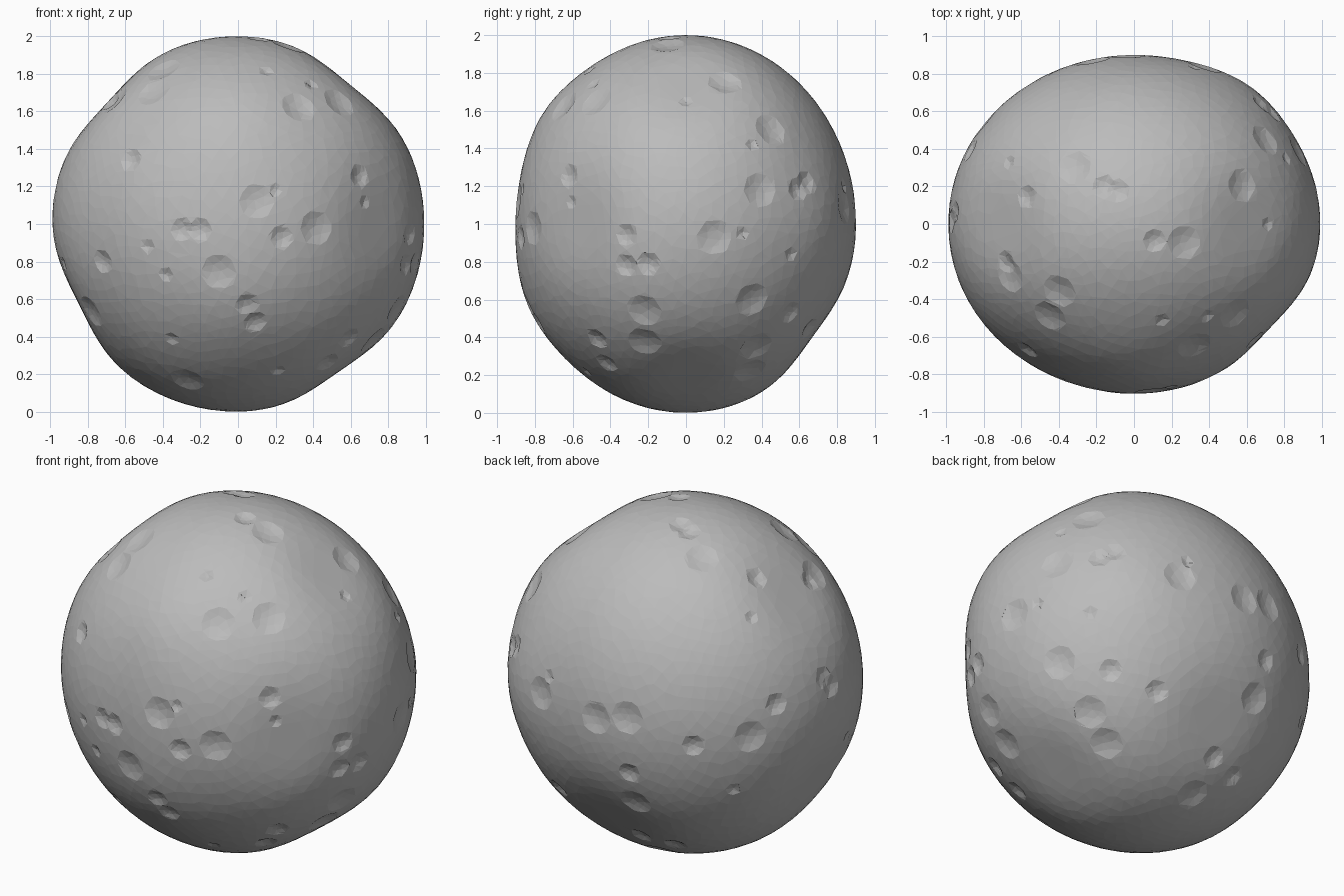
import bpy, bmesh
from math import sin, cos, radians, exp, sqrt
from mathutils import Matrix, Vector, kdtree

if "Cube" in bpy.data.objects:
    bpy.data.objects.remove(bpy.data.objects["Cube"])

CENTRE = Vector((0, 0, 1))
STRETCH = Matrix.Diagonal((0.992, 0.9, 1))
UNSTRETCH = STRETCH.inverted()
PIT, BOWL, BASIN = 0.035, 0.06, 0.09

# Broad flats and bulges: direction and rise
FLATS = [(-.7, 0, .65), (-.86, 0, -.43), (.6, 0, .74), (.55, 0, -.8),
         (0, .75, -.6), (.7, -.6, 0)]
BULGES = [(0, -.8, .55), (0, -.87, -.4), (.6, .8, 0)]
swells = [(Vector(d).normalized(), -0.045) for d in FLATS]
swells += [(Vector(d).normalized(), 0.025) for d in BULGES]


def swell(direction):
    return sum(rise * exp(-(direction - d).length_squared / 0.09)
               for d, rise in swells)


# Rock body
bm = bmesh.new()
bmesh.ops.create_icosphere(bm, subdivisions=7, radius=1)
bm.verts.ensure_lookup_table()
tree = kdtree.KDTree(len(bm.verts))
normals = []
for index, vert in enumerate(bm.verts):
    normal = vert.co.normalized()
    normals.append(normal)
    skin = STRETCH @ normal
    tree.insert(skin, index)
    vert.co = CENTRE + skin * (1 + swell(normal))
tree.balance()


def on_surface(azimuth, elevation, across, up):
    """Point of the body met when looking straight at one side."""
    a, e = radians(azimuth), radians(elevation)
    outward = Vector((sin(a) * cos(e), -cos(a) * cos(e), sin(e)))
    rightward = Vector((cos(a), sin(a), 0))
    upward = outward.cross(rightward)
    p = UNSTRETCH @ (rightward * across + upward * up)
    d = UNSTRETCH @ outward
    half = p.dot(d)
    root = sqrt(max(half ** 2 - d.dot(d) * (p.dot(p) - 1), 0))
    return STRETCH @ (p + d * (root - half) / d.dot(d))


def craters(azimuth, elevation, radius, places):
    """Press equal round bowls into one side; small ones are steeper."""
    depth = radius * (0.2 if radius == BASIN else 0.3)
    for across, up in places:
        middle = on_surface(azimuth, elevation, across, up)
        for _, index, gap in tree.find_range(middle, radius):
            bm.verts[index].co -= normals[index] * depth * (1 - (gap / radius) ** 2)


# Front craters
craters(0, 0, PIT, [(.2, .18), (-.48, -.12), (-.38, -.27), (-.35, -.61),
                    (.21, -.78), (.7, .12), (.39, .74), (.15, .81)])
craters(0, 0, BOWL, [(-.3, -.03), (-.2, -.03), (.05, -.42), (.09, -.51),
                     (-.57, .34), (.23, -.07), (.66, .26), (-.72, -.2)])
craters(0, 0, BASIN, [(.1, .12), (-.1, -.25), (-.27, -.83), (-.79, -.47),
                      (.42, -.02), (.54, .65), (.32, .62)])

# Craters on the +x side
craters(90, 0, PIT, [(0, .67), (.3, -.05), (.35, .42), (.55, -.16)])
craters(90, 0, BOWL, [(.585, .18), (.63, .22), (-.32, -.06), (-.32, -.22),
                      (-.2, -.21), (-.47, -.61), (-.42, -.74)])
craters(90, 0, BASIN, [(.39, .18), (.21, .77), (.45, .5), (.15, -.07),
                       (-.22, -.46), (-.22, -.63), (.35, -.4)])

# Top craters
craters(0, 90, BOWL, [(-.16, .2), (-.085, .175), (-.585, .15), (-.7, -.21),
                      (.11, -.09)])
craters(0, 90, BASIN, [(-.32, .3), (-.4, -.36), (-.45, -.49), (.27, -.1)])

# Craters on the back towards -x
craters(215, 25, PIT, [(.36, .3), (-.74, -.03), (.26, -.64), (.89, -.35)])
craters(215, 25, BOWL, [(.75, -.03), (.79, -.08), (.49, -.175), (.04, -.4),
                        (-.31, -.55)])
craters(215, 25, BASIN, [(.71, .54), (.35, -.35), (-.49, -.25), (-.32, -.25),
                         (-.28, -.72)])

# Craters on the underside of the back
craters(145, -25, BOWL, [(-.2, -.08), (.06, -.18), (.52, -.6), (.41, -.52)])
craters(145, -25, BASIN, [(.17, .46), (-.2, -.475), (-.3, -.31), (.3, -.71)])

mesh = bpy.data.meshes.new("asteroid")
bm.to_mesh(mesh)
bm.free()
rock = bpy.data.objects.new("asteroid", mesh)
bpy.context.collection.objects.link(rock)

# Faceted surface
facets = rock.modifiers.new("facets", 'DECIMATE')
facets.ratio = 0.08

# Grey stone
GREY = (0.5, 0.5, 0.5, 1)
stone = bpy.data.materials.new("grey stone")
stone.use_nodes = True
stone.diffuse_color = GREY
stone.node_tree.nodes["Principled BSDF"].inputs["Base Color"].default_value = GREY
mesh.materials.append(stone)
